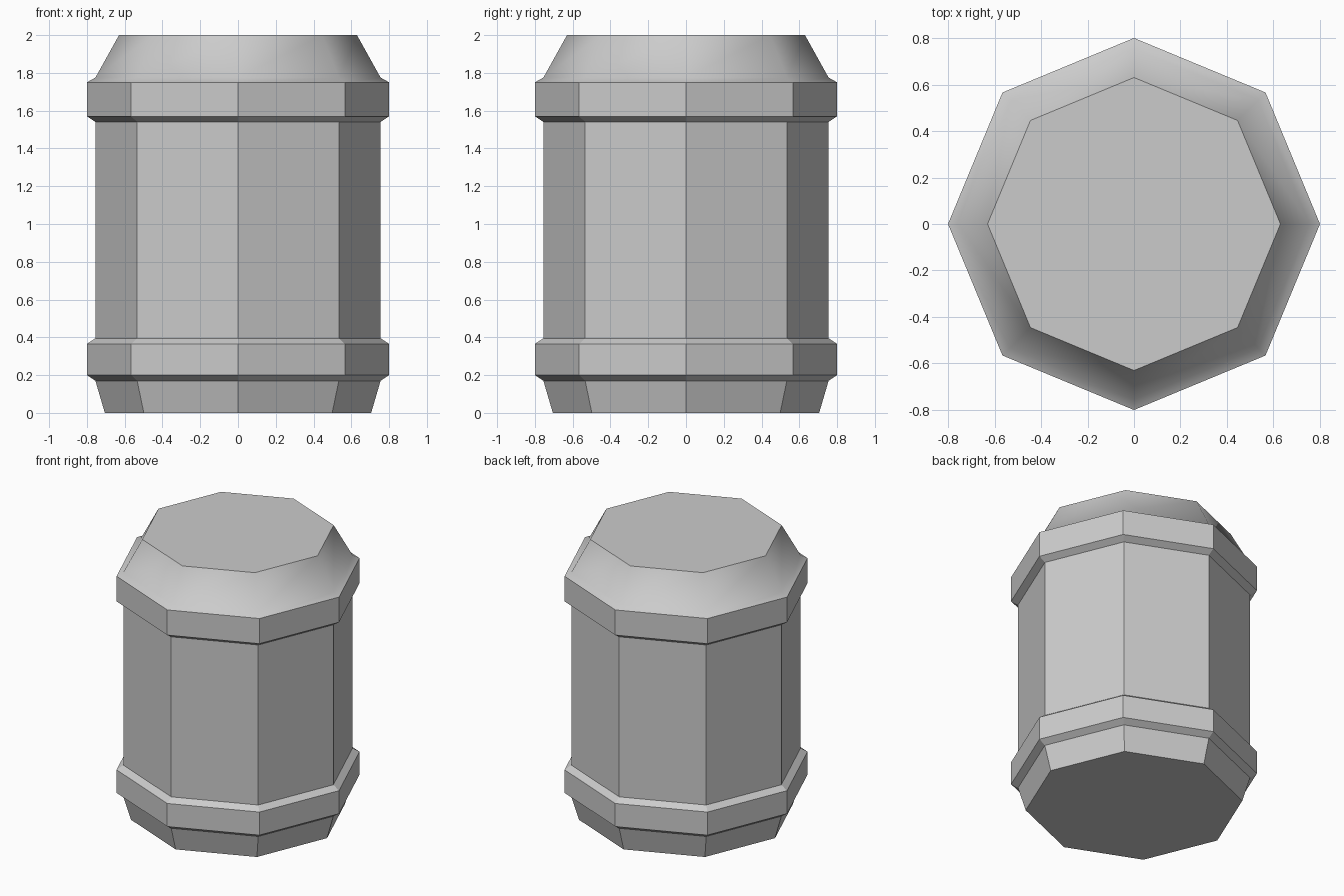
import bpy, bmesh
from math import cos, sin, tau

if "Cube" in bpy.data.objects:
    bpy.data.objects.remove(bpy.data.objects["Cube"])

SIDES = 8
# Profile (radius, height): tapered foot, lower band, body, upper band, sloped lid
PROFILE = [(0.705, 0), (0.755, 0.17), (0.80, 0.20), (0.80, 0.365),
           (0.755, 0.395), (0.755, 1.54), (0.80, 1.57), (0.80, 1.75),
           (0.755, 1.775), (0.63, 2.0)]
LID_START = 7  # profile index where the smooth lid slope begins

bm = bmesh.new()
rings = [[bm.verts.new((r * cos(tau * i / SIDES), r * sin(tau * i / SIDES), z))
          for i in range(SIDES)] for r, z in PROFILE]

# Side walls, smooth only on the lid slope
for k, (low, high) in enumerate(zip(rings, rings[1:])):
    for i in range(SIDES):
        j = (i + 1) % SIDES
        face = bm.faces.new((low[i], low[j], high[j], high[i]))
        face.smooth = k >= LID_START

# Flat bottom and top
bm.faces.new(rings[0][::-1])
bm.faces.new(rings[-1])

# Crisp rims around the smooth lid slope
for ring in (rings[LID_START], rings[-1]):
    for i in range(SIDES):
        bm.edges.get((ring[i], ring[(i + 1) % SIDES])).smooth = False

mesh = bpy.data.meshes.new("banded_barrel")
bm.to_mesh(mesh)
bm.free()
bpy.context.collection.objects.link(bpy.data.objects.new("banded_barrel", mesh))
